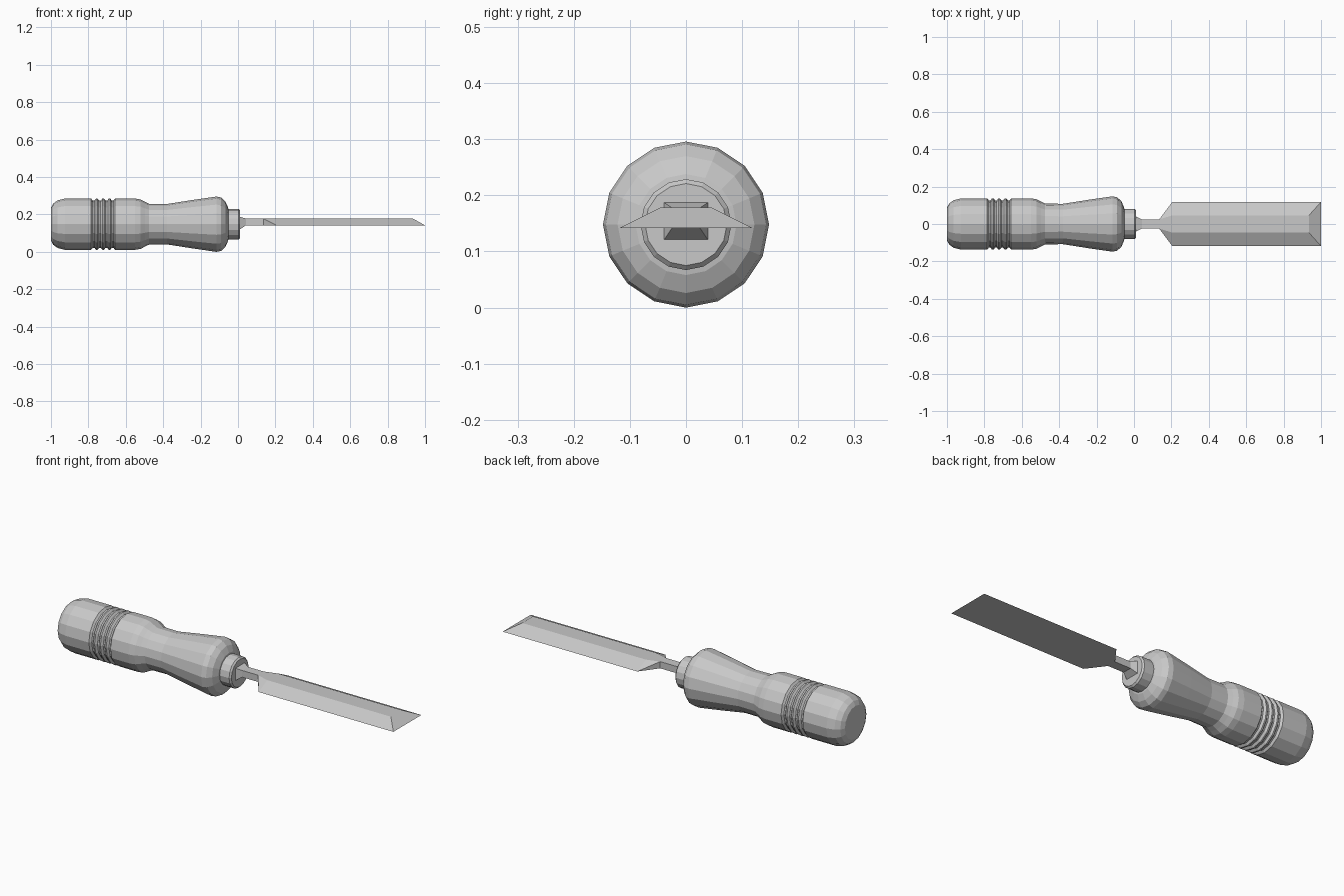
import bpy, bmesh, math

if "Cube" in bpy.data.objects:
    bpy.data.objects.remove(bpy.data.objects["Cube"])

AXIS_Z = 0.148   # height of the tool's long axis
SIDES = 16

gray = bpy.data.materials.new("plain_gray")
gray.diffuse_color = (0.58, 0.58, 0.58, 1)
gray.use_nodes = True
gray.node_tree.nodes["Principled BSDF"].inputs["Base Color"].default_value = gray.diffuse_color


def finish(name, bm):
    bmesh.ops.recalc_face_normals(bm, faces=bm.faces)
    mesh = bpy.data.meshes.new(name)
    bm.to_mesh(mesh)
    bm.free()
    mesh.materials.append(gray)
    obj = bpy.data.objects.new(name, mesh)
    bpy.context.collection.objects.link(obj)
    return obj


def loft(name, sections):
    """Skin a row of closed sections and cap both ends."""
    bm = bmesh.new()
    rings = [[bm.verts.new(p) for p in s] for s in sections]
    n = len(rings[0])
    for a, b in zip(rings, rings[1:]):
        for i in range(n):
            j = (i + 1) % n
            bm.faces.new((a[i], a[j], b[j], b[i]))
    bm.faces.new(rings[0][::-1])
    bm.faces.new(rings[-1])
    return bm


def turned(name, profile):
    """Faceted lathe part along x from (x, radius) points."""
    step = 2 * math.pi / SIDES
    return finish(name, loft(name, [
        [(x, r * math.sin(i * step), AXIS_Z + r * math.cos(i * step))
         for i in range(SIDES)] for x, r in profile]))


# Handle: rounded butt, four grip grooves, waist and flared front
profile = [(-1.0, 0.088), (-0.988, 0.110), (-0.965, 0.127), (-0.925, 0.137), (-0.79, 0.137)]
for k in range(4):
    x = -0.785 + k * 0.034
    profile += [(x, 0.137), (x + 0.009, 0.126), (x + 0.017, 0.126), (x + 0.026, 0.137)]
profile += [(-0.55, 0.137), (-0.52, 0.132), (-0.498, 0.120), (-0.475, 0.109),
            (-0.38, 0.108), (-0.24, 0.130), (-0.115, 0.148), (-0.09, 0.143),
            (-0.068, 0.122), (-0.053, 0.090), (-0.05, 0.070)]
turned("handle", profile)

# Ferrule: short collar with a small chamfer
turned("ferrule", [(-0.06, 0.081), (0.004, 0.081), (0.012, 0.073)])


# Blade and tang: four-cornered sections with separate top and bottom widths
def section(x, bottom, top, z0, z1, x_top=None):
    xt = x if x_top is None else x_top
    return [(x, -bottom, z0), (x, bottom, z0), (xt, top, z1), (xt, -top, z1)]


Z0, Z1 = 0.142, 0.178
bm = loft("blade", [
    section(0.0, 0.039, 0.039, 0.121, 0.187),
    section(0.012, 0.039, 0.039, 0.121, 0.187),
    section(0.042, 0.025, 0.025, Z0, Z1),
    section(0.135, 0.025, 0.025, Z0, Z1),
    section(0.205, 0.118, 0.046, Z0, Z1),
    section(1.0, 0.118, 0.046, Z0, Z1, x_top=0.935),
])
# Split the twisted shoulder sides along their crease
bm.verts.ensure_lookup_table()
for low, high in ((16, 15), (17, 14)):
    bmesh.ops.connect_verts(bm, verts=[bm.verts[low], bm.verts[high]])
finish("blade", bm)
